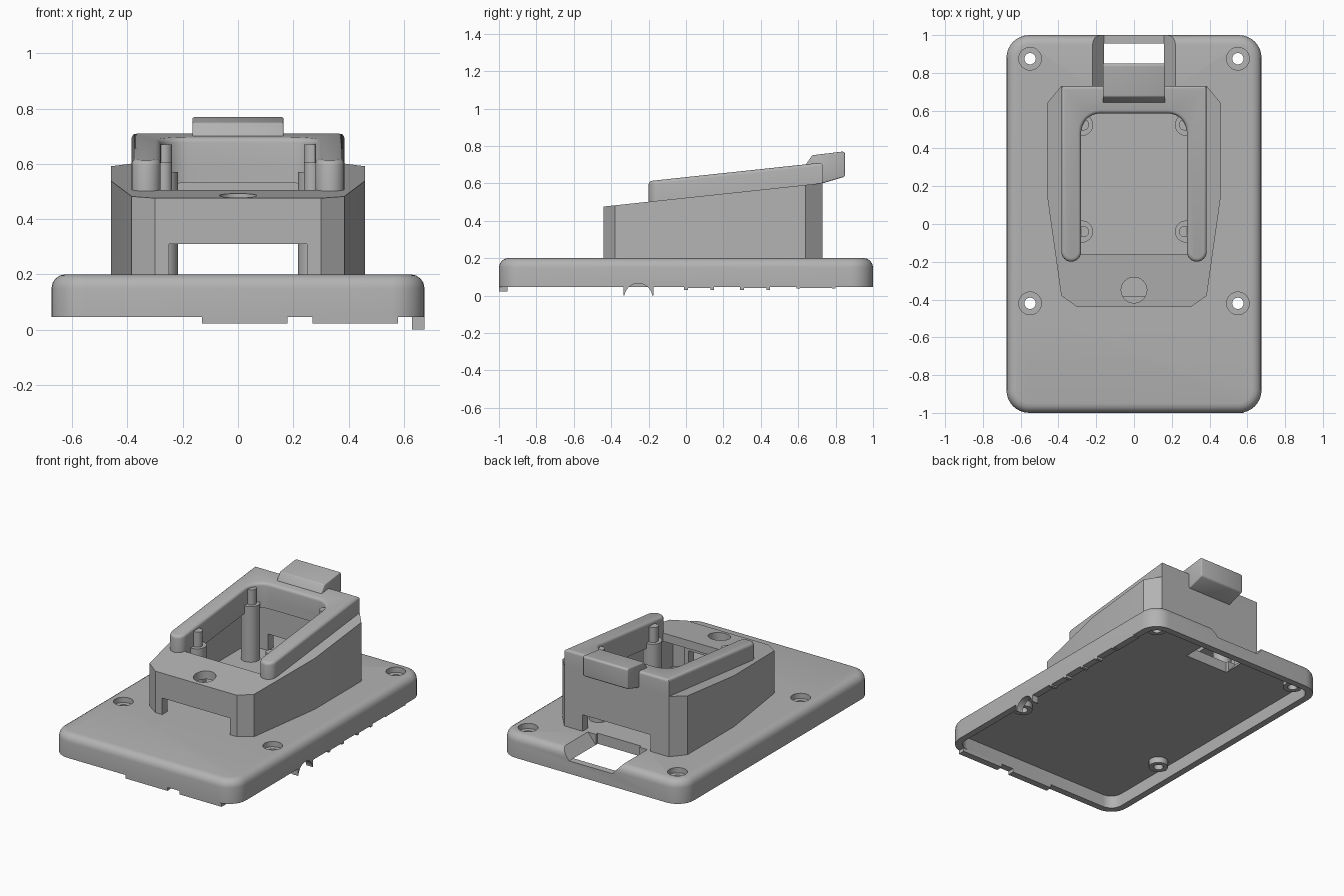
import bpy, bmesh, math
from math import cos, sin, pi

if "Cube" in bpy.data.objects:
    bpy.data.objects.remove(bpy.data.objects["Cube"])

grey = bpy.data.materials.new("light_grey")
grey.diffuse_color = (0.45, 0.45, 0.45, 1)
grey.use_nodes = True
grey.node_tree.nodes["Principled BSDF"].inputs["Base Color"].default_value = grey.diffuse_color


def slope(offset):
    # tilted plane shared by the housing, cradle and posts
    return lambda y: 0.523 + 0.107 * y + offset


def flat(z):
    return z if callable(z) else (lambda y: z)


def prism(name, outline, z0, z1, bevel=0.0):
    z0, z1 = flat(z0), flat(z1)
    bm = bmesh.new()
    low = [bm.verts.new((x, y, z0(y))) for x, y in outline]
    top = [bm.verts.new((x, y, z1(y))) for x, y in outline]
    bm.faces.new(low[::-1])
    cap = bm.faces.new(top)
    n = len(outline)
    for i in range(n):
        j = (i + 1) % n
        bm.faces.new((low[i], low[j], top[j], top[i]))
    bmesh.ops.recalc_face_normals(bm, faces=bm.faces)
    if bevel:
        bmesh.ops.bevel(bm, geom=list(cap.edges), offset=bevel, segments=4,
                        profile=0.5, affect='EDGES', clamp_overlap=True)
    me = bpy.data.meshes.new(name)
    bm.to_mesh(me)
    bm.free()
    me.materials.append(grey)
    ob = bpy.data.objects.new(name, me)
    bpy.context.collection.objects.link(ob)
    return ob


def arc(cx, cy, r, a0, a1, n=8):
    return [(cx + r * cos(math.radians(a0 + (a1 - a0) * i / n)),
             cy + r * sin(math.radians(a0 + (a1 - a0) * i / n))) for i in range(n + 1)]


def circle(cx, cy, r, n=32):
    return arc(cx, cy, r, 0, 360, n)[:-1]


def rect(x0, x1, y0, y1):
    return [(x0, y0), (x1, y0), (x1, y1), (x0, y1)]


def rounded(hx, hy, r):
    return (arc(hx - r, hy - r, r, 0, 90) + arc(-hx + r, hy - r, r, 90, 180)
            + arc(-hx + r, -hy + r, r, 180, 270) + arc(hx - r, -hy + r, r, 270, 360))


def mirrored(half):
    return half + [(-x, y) for x, y in reversed(half)]


def activate(ob):
    bpy.ops.object.select_all(action='DESELECT')
    ob.select_set(True)
    bpy.context.view_layer.objects.active = ob


def boolean(ob, other, op='DIFFERENCE'):
    activate(ob)
    mod = ob.modifiers.new("cut", 'BOOLEAN')
    mod.operation, mod.object, mod.solver = op, other, 'EXACT'
    bpy.ops.object.modifier_apply(modifier=mod.name)
    bpy.data.objects.remove(other)


def turn(ob, f):
    for v in ob.data.vertices:
        v.co = f(*v.co)
    bm = bmesh.new()
    bm.from_mesh(ob.data)
    bmesh.ops.recalc_face_normals(bm, faces=bm.faces)
    bm.to_mesh(ob.data)
    bm.free()
    return ob


# base plate: shallow shell, open below
base = prism("base_plate", rounded(0.675, 1.0, 0.12), 0.045, 0.2, 0.05)
boolean(base, prism("shell_cut", rounded(0.63, 0.955, 0.08), 0.0, 0.13))
holes = [(sx * 0.55, y) for sx in (-1, 1) for y in (0.875, -0.42)]
for x, y in holes:
    boolean(base, prism("boss", circle(x, y, 0.06), 0.09, 0.15), 'UNION')
    boolean(base, prism("bore", circle(x, y, 0.06), 0.165, 0.3))
    boolean(base, prism("screw_hole", circle(x, y, 0.03), 0.0, 0.3))
# cable slot with slanted sides at the back, open to below
slot = prism("slot", [(-0.16, 0.13), (0.16, 0.13), (0.22, 0.201), (0.22, 0.25),
                      (-0.22, 0.25), (-0.22, 0.201)], 0.72, 1.1)
boolean(base, turn(slot, lambda x, z, y: (x, y, z)))
boolean(base, prism("opening", rect(-0.16, 0.16, 0.7, 0.955), 0.0, 0.3))

# housing: faceted wedge with a hollow inside
outer = mirrored([(0.30, -0.44), (0.385, -0.38), (0.46, 0.15), (0.46, 0.64), (0.385, 0.73)])
inner = mirrored([(0.28, -0.385), (0.335, -0.34), (0.405, 0.15), (0.405, 0.61), (0.36, 0.675)])
housing = prism("housing", outer, 0.2, slope(0))
boolean(housing, prism("hollow", inner, 0.1, slope(-0.055)))
pocket = mirrored([(0.28, -0.16)] + arc(0.18, 0.485, 0.1, 0, 90))
boolean(housing, prism("pocket", pocket, 0.1, 0.9))
boolean(housing, prism("passage", rect(-0.25, 0.25, -0.6, 0.9), 0.1, 0.31))
boolean(housing, prism("button_hole", circle(0, -0.35, 0.068), 0.4, 0.6))

# cradle: raised U with round arm ends
u = mirrored(arc(0.18, 0.485, 0.1, 90, 0) + arc(0.3325, -0.147, 0.0525, 180, 360, 12)
             + [(0.385, 0.73)])
cradle = prism("cradle", u, slope(0), slope(0.11), 0.018)

# latch block at the back of the cradle
side = [(0.64, 0.70), (0.675, 0.75), (0.84, 0.77), (0.85, 0.762), (0.85, 0.64),
        (0.84, 0.633), (0.73, 0.60), (0.70, 0.62)]
latch = turn(prism("latch", side, -0.165, 0.165), lambda y, z, x: (x, y, z))
activate(latch)
bv = latch.modifiers.new("soft", 'BEVEL')
bv.width, bv.segments = 0.012, 3
bpy.ops.object.modifier_apply(modifier=bv.name)

# screw posts inside the housing, each with a thinner pin
posts = []
for sx in (-1, 1):
    for y, z in ((0.525, 0.57), (-0.04, 0.505)):
        posts.append(prism("post", circle(sx * 0.275, y, 0.058), 0.2, z))
        posts.append(prism("post_pin", circle(sx * 0.268, y, 0.03, 16), z, z + 0.1))

# tabs below the right and front rims
tabs = []
for y0, y1, z in ((-0.01, 0.15, 0.03), (0.29, 0.45, 0.03), (0.59, 0.80, 0.038)):
    t = prism("side_tab", rect(0.63, 0.675, y0, y1), z, 0.046)
    boolean(t, prism("tab_gap", rect(0.6, 0.7, y0 + 0.02, y1 - 0.02), 0, 0.04))
    tabs.append(t)
for x0, x1 in ((-0.13, 0.18), (0.27, 0.58)):
    tabs.append(prism("front_tab", rect(x0, x1, -1.0, -0.955), 0.022, 0.046))
# arched cable relief in the right rim
arch = prism("arch_tab", rect(0.63, 0.675, -0.335, -0.175), 0.0, 0.075)
cut = [turn(prism("arch_cut", circle(-0.255, -0.01, 0.075), 0.6, 0.7),
            lambda y, z, x: (x, y, z)) for _ in (0, 1)]
boolean(arch, cut[0])
boolean(base, cut[1])

for ob in [base, housing, cradle, latch, arch] + posts + tabs:
    activate(ob)
    bpy.ops.object.shade_smooth_by_angle(angle=math.radians(30))
